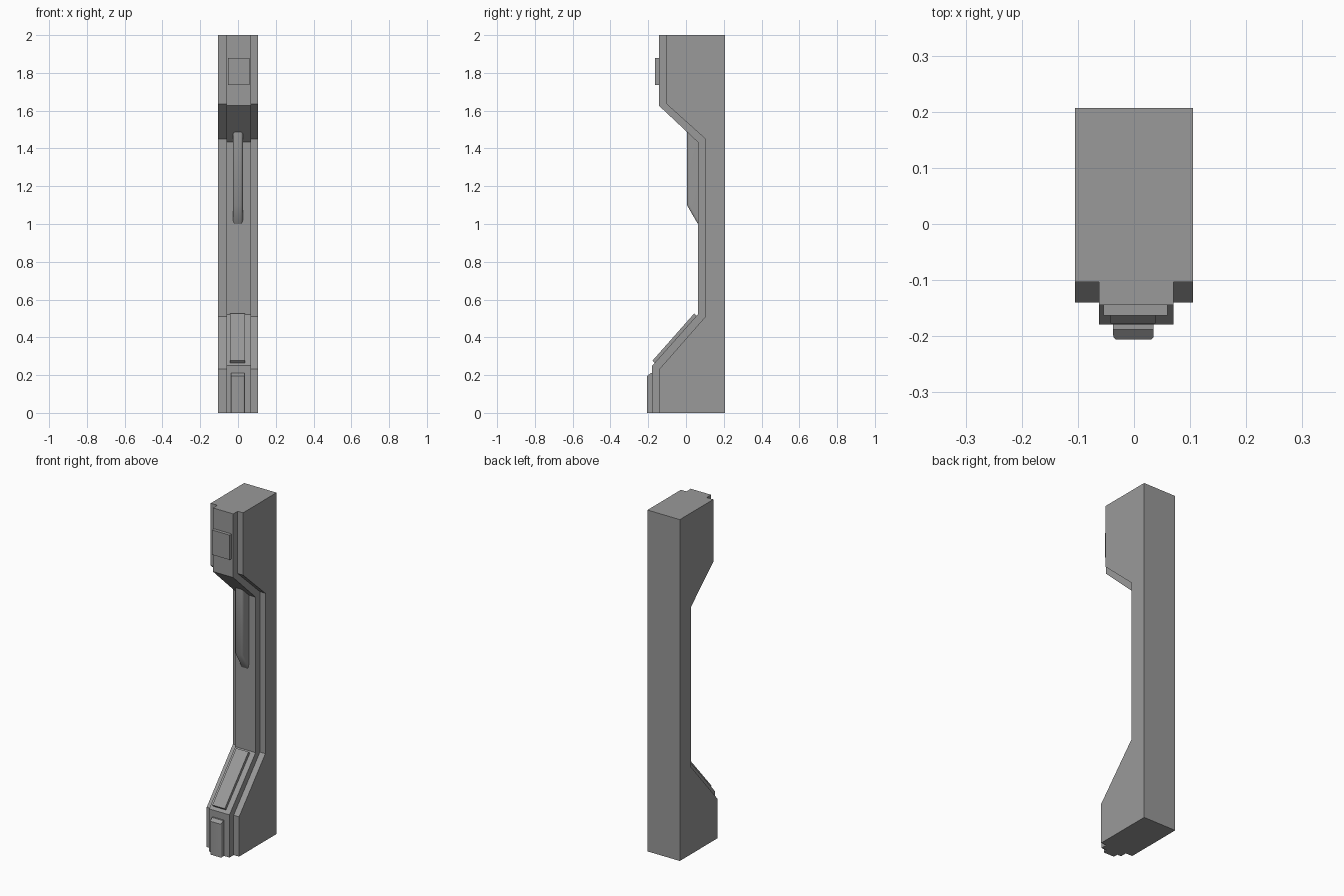
import bpy
import bmesh

cube = bpy.data.objects.get("Cube")
if cube:
    bpy.data.objects.remove(cube, do_unlink=True)

GREY = (0.32, 0.32, 0.32, 1.0)
mat = bpy.data.materials.new("plain grey")
mat.use_nodes = True
mat.diffuse_color = GREY
bsdf = next(n for n in mat.node_tree.nodes if n.type == 'BSDF_PRINCIPLED')
bsdf.inputs["Base Color"].default_value = GREY
bsdf.inputs["Roughness"].default_value = 0.7


def extrude_profile(name, profile, x0, x1, bevel=0.0, round_if=None):
    """Extrude a (y, z) side profile from x0 to x1, rounding chosen edges."""
    bm = bmesh.new()
    face = bm.faces.new([bm.verts.new((x0, y, z)) for y, z in profile])
    ext = bmesh.ops.extrude_face_region(bm, geom=[face])
    verts = [v for v in ext["geom"] if isinstance(v, bmesh.types.BMVert)]
    bmesh.ops.translate(bm, verts=verts, vec=(x1 - x0, 0, 0))
    bmesh.ops.recalc_face_normals(bm, faces=bm.faces)
    if round_if:
        edges = [e for e in bm.edges if round_if(*[v.co for v in e.verts])]
        bmesh.ops.bevel(bm, geom=edges, offset=bevel, segments=4,
                        profile=0.5, affect='EDGES')
    mesh = bpy.data.meshes.new(name)
    bm.to_mesh(mesh)
    bm.free()
    mesh.materials.append(mat)
    obj = bpy.data.objects.new(name, mesh)
    bpy.context.collection.objects.link(obj)
    if round_if:
        bpy.context.view_layer.objects.active = obj
        obj.select_set(True)
        bpy.ops.object.shade_smooth_by_angle(angle=0.6)
        obj.select_set(False)
    return obj


# Main pillar with a recessed middle
extrude_profile("pillar_body", [
    (0.207, 0), (0.207, 2), (-0.103, 2), (-0.103, 1.635),
    (0.103, 1.45), (0.103, 0.51), (-0.14, 0.233), (-0.14, 0)], -0.105, 0.105)

# Raised band following the front
extrude_profile("front_band", [
    (0.15, 0), (0.15, 2), (-0.144, 2), (-0.144, 1.627),
    (0.063, 1.433), (0.063, 0.522), (-0.179, 0.25), (-0.179, 0)], -0.062, 0.07)

# Plate on the upper head
extrude_profile("upper_plate", [
    (-0.13, 1.735), (-0.13, 1.88), (-0.163, 1.88), (-0.163, 1.735)], -0.054, 0.06)

# Thin plate on the lower slope
extrude_profile("slope_plate", [
    (-0.165, 0.264), (-0.177, 0.277), (0.043, 0.526), (0.056, 0.514)], -0.042, 0.038)

# Rounded block at the foot
extrude_profile("foot_block", [
    (-0.16, 0), (-0.16, 0.21), (-0.188, 0.21), (-0.206, 0.195), (-0.206, 0)],
    -0.037, 0.035, 0.007,
    lambda a, b: a.y < -0.2 and b.y < -0.2 and a.x == b.x)

# Rounded fin in the recess, tapering in at its lower end
extrude_profile("recess_fin", [
    (0.08, 1.0), (0.08, 1.44), (0.005, 1.492), (0.005, 1.1), (0.063, 1.0)],
    -0.027, 0.026, 0.014,
    lambda a, b: a.y < 0.07 and b.y < 0.07 and a.x == b.x)
